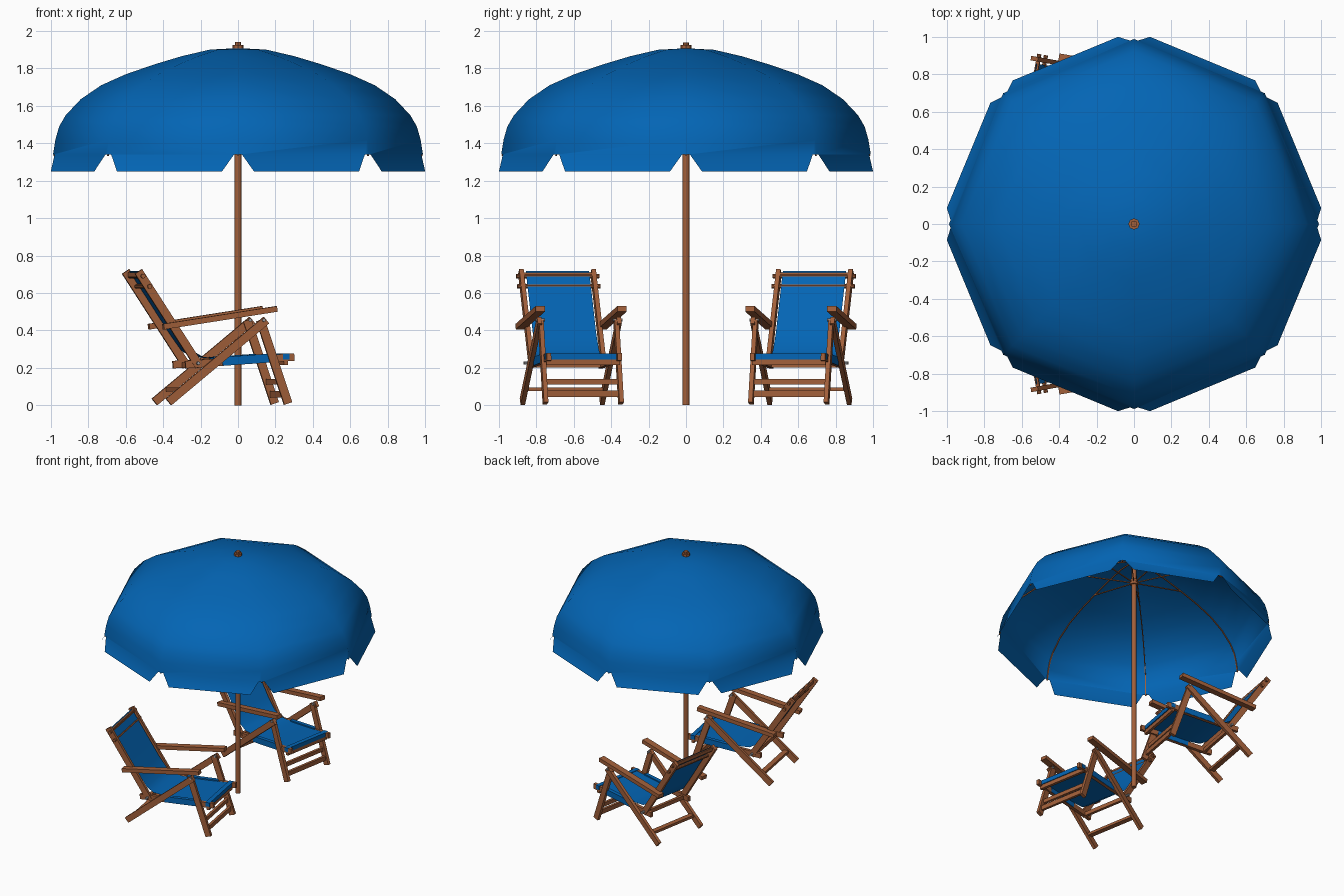
import bpy, bmesh, math
from mathutils import Vector, Matrix

if "Cube" in bpy.data.objects:
    bpy.data.objects.remove(bpy.data.objects["Cube"])


def material(name, rgb):
    m = bpy.data.materials.new(name)
    m.diffuse_color = (*rgb, 1)
    m.use_nodes = True
    m.node_tree.nodes["Principled BSDF"].inputs["Base Color"].default_value = m.diffuse_color
    return m


BLUE = material("blue canvas", (0.001, 0.13, 0.46))
WOOD = material("brown wood", (0.36, 0.115, 0.042))
STEEL = material("grey steel", (0.35, 0.36, 0.38))


def finish(name, bm, mat, place=None, smooth=False, closed=True):
    if closed:
        bmesh.ops.recalc_face_normals(bm, faces=bm.faces)
    me = bpy.data.meshes.new(name)
    bm.to_mesh(me)
    bm.free()
    me.materials.append(mat)
    ob = bpy.data.objects.new(name, me)
    bpy.context.collection.objects.link(ob)
    if place:
        ob.matrix_world = place
    if smooth:
        bpy.ops.object.select_all(action='DESELECT')
        ob.select_set(True)
        bpy.context.view_layer.objects.active = ob
        bpy.ops.object.shade_smooth_by_angle(angle=math.radians(60))
    return ob


def beam(bm, p, q, w, h):
    """Rectangular bar from p to q: w sideways, h in the upright plane."""
    p, q = Vector(p), Vector(q)
    d = q - p
    side = d.cross(Vector((0, 0, 1))).normalized()
    up = side.cross(d).normalized()
    m = Matrix((d, side * w, up * h)).transposed().to_4x4()
    m.translation = (p + q) / 2
    bmesh.ops.create_cube(bm, size=1, matrix=m)


def rod(bm, p, q, r, n=10):
    p, q = Vector(p), Vector(q)
    d = q - p
    m = Matrix.Translation((p + q) / 2) @ d.to_track_quat('Z', 'Y').to_matrix().to_4x4()
    bmesh.ops.create_cone(bm, cap_ends=True, segments=n, radius1=r, radius2=r,
                          depth=d.length, matrix=m)


def polar(r, z, i):
    a = i * math.pi / 4
    return Vector((r * math.cos(a), r * math.sin(a), z))


# canopy: octagonal dome of single cloth with a notched valance
PROFILE = [(0.15, 1.9), (0.3, 1.865), (0.45, 1.82), (0.6, 1.768), (0.73, 1.71),
           (0.84, 1.635), (0.92, 1.55), (0.955, 1.49), (0.975, 1.42), (0.988, 1.34)]
bm = bmesh.new()
rings = [[bm.verts.new(polar(r, z, i)) for i in range(8)] for r, z in PROFILE]
top = bm.verts.new((0, 0, 1.908))
for i in range(8):
    j = (i + 1) % 8
    bm.faces.new((top, rings[0][i], rings[0][j]))
    for a, b in zip(rings[:-2], rings[1:-1]):
        bm.faces.new((a[i], b[i], b[j], a[j]))

    def edge_points(r, z, t):
        p, q = polar(r, z, i), polar(r, z, j)
        return bm.verts.new(p.lerp(q, t)), bm.verts.new(p.lerp(q, 1 - t))
    a, b = edge_points(0.988, 1.34, 0.03)
    c, d = edge_points(1.035, 1.25, 0.116)
    bm.faces.new((rings[-2][i], rings[-1][i], a, b, rings[-1][j], rings[-2][j]))
    bm.faces.new((a, c, d, b))
finish("canopy", bm, BLUE, smooth=True, closed=False)

# pole with finial and hub
bm = bmesh.new()
rod(bm, (0, 0, 0), (0, 0, 1.92), 0.018, 12)
rod(bm, (0, 0, 1.70), (0, 0, 1.74), 0.028, 12)
finish("pole", bm, WOOD, smooth=True)
bm = bmesh.new()
rod(bm, (0, 0, 1.9), (0, 0, 1.925), 0.03, 8)
rod(bm, (0, 0, 1.925), (0, 0, 1.94), 0.017, 8)
finish("finial", bm, WOOD)

# ribs under the canopy corners, and struts to the hub
bm = bmesh.new()
for i in range(8):
    pts = [polar(max(r - 0.006, 0), z - 0.008, i) for r, z in [(0.02, 1.906)] + PROFILE]
    for p, q in zip(pts, pts[1:]):
        beam(bm, p, q, 0.007, 0.007)
    beam(bm, polar(0.02, 1.72, i), polar(0.45, 1.812, i), 0.007, 0.007)
finish("ribs", bm, WOOD)


def pair(bm, p, q, v, w, h):
    """The same side bar on both sides of a chair."""
    for s in (-1, 1):
        beam(bm, (p[0], s * v, p[1]), (q[0], s * v, q[1]), w, h)


def cross(bm, x, z, v, w, h):
    beam(bm, (x, -v, z), (x, v, z), w, h)


def chair(side):
    # chairs face +x, turned a little towards the pole
    place = Matrix.Translation((0, side * 0.59, 0)) @ Matrix.Rotation(
        -side * math.radians(10), 4, 'Z')

    # reclined back frame with two top rods
    bm = bmesh.new()
    pair(bm, (-0.575, 0.715), (-0.245, 0.21), 0.196, 0.024, 0.045)
    cross(bm, -0.555, 0.70, 0.2, 0.02, 0.02)
    for x, z in ((-0.553, 0.69), (-0.517, 0.635)):
        rod(bm, (x, -0.225, z), (x, 0.225, z), 0.012)
    finish("back_frame", bm, WOOD, place)

    # seat frame
    bm = bmesh.new()
    pair(bm, (-0.32, 0.217), (0.27, 0.258), 0.192, 0.024, 0.04)
    cross(bm, 0.225, 0.23, 0.2, 0.022, 0.03)
    cross(bm, -0.26, 0.215, 0.19, 0.022, 0.03)
    finish("seat_frame", bm, WOOD, place)

    # long crossing legs with a rear rung
    bm = bmesh.new()
    pair(bm, (-0.415, 0.018), (0.115, 0.455), 0.216, 0.024, 0.045)
    cross(bm, -0.335, 0.085, 0.21, 0.04, 0.02)
    finish("rear_legs", bm, WOOD, place)

    # front legs with two rungs
    bm = bmesh.new()
    pair(bm, (0.085, 0.455), (0.235, 0.01), 0.205, 0.024, 0.045)
    cross(bm, 0.217, 0.06, 0.205, 0.02, 0.035)
    cross(bm, 0.195, 0.125, 0.205, 0.02, 0.03)
    finish("front_legs", bm, WOOD, place)

    # armrests
    bm = bmesh.new()
    pair(bm, (-0.445, 0.42), (0.17, 0.515), 0.222, 0.05, 0.03)
    finish("armrests", bm, WOOD, place)

    # bolts and hinge plates at the joints
    bm = bmesh.new()
    for x, z in ((-0.375, 0.425), (0.1, 0.455), (-0.255, 0.225)):
        for s in (-1, 1):
            rod(bm, (x, s * 0.185, z), (x, s * 0.236, z), 0.009, 8)
    finish("bolts", bm, STEEL, place)

    # sling: one strip of canvas over back and seat
    sling = [(-0.56, 0.717, 0.172), (-0.45, 0.55, 0.172), (-0.34, 0.38, 0.172),
             (-0.275, 0.29, 0.176), (-0.22, 0.258, 0.18), (-0.1, 0.25, 0.182),
             (0.05, 0.26, 0.184), (0.2, 0.272, 0.185), (0.235, 0.274, 0.185)]
    bm = bmesh.new()
    rows = [[bm.verts.new((x, s * v, z)) for s in (-1, 1)] for x, z, v in sling]
    for a, b in zip(rows, rows[1:]):
        bm.faces.new((a[0], b[0], b[1], a[1]))
    finish("sling", bm, BLUE, place, smooth=True, closed=False)

    # canvas wrapped over the front bar and the middle of the seat rails
    bm = bmesh.new()
    cross(bm, 0.225, 0.261, 0.207, 0.035, 0.032)
    pair(bm, (-0.12, 0.235), (0.13, 0.252), 0.192, 0.03, 0.046)
    finish("seat_hem", bm, BLUE, place)


for side in (-1, 1):
    chair(side)
